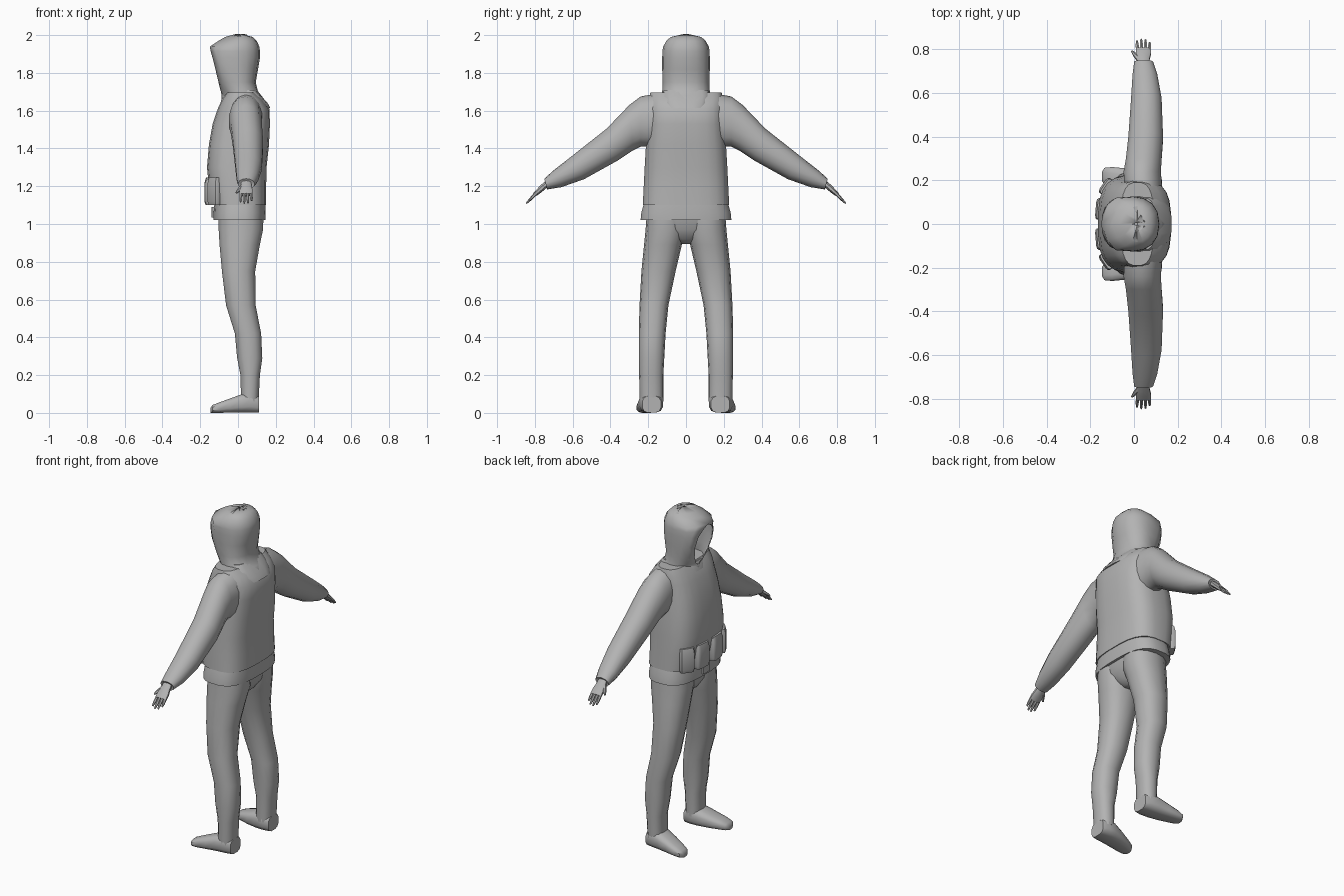
import bpy, bmesh, math
from mathutils import Vector as V

if "Cube" in bpy.data.objects:
    bpy.data.objects.remove(bpy.data.objects["Cube"])

grey = bpy.data.materials.new("plain grey")
grey.diffuse_color = (0.45, 0.45, 0.45, 1)
grey.use_nodes = True
grey.node_tree.nodes["Principled BSDF"].inputs["Base Color"].default_value = grey.diffuse_color


def ring(c, u, v, n=16, e=2.0):
    """Superellipse ring around c with half axes u and v."""
    pts = []
    for i in range(n):
        a = 2 * math.pi * (i + 0.5) / n
        k, s = math.cos(a), math.sin(a)
        pts.append(V(c) + V(u) * math.copysign(abs(k) ** (2 / e), k)
                   + V(v) * math.copysign(abs(s) ** (2 / e), s))
    return pts


def finish(name, bm, angle=40):
    bmesh.ops.remove_doubles(bm, verts=bm.verts, dist=0.0005)
    bmesh.ops.recalc_face_normals(bm, faces=bm.faces)
    me = bpy.data.meshes.new(name)
    bm.to_mesh(me)
    bm.free()
    ob = bpy.data.objects.new(name, me)
    bpy.context.collection.objects.link(ob)
    me.materials.append(grey)
    bpy.ops.object.select_all(action='DESELECT')
    ob.select_set(True)
    bpy.context.view_layer.objects.active = ob
    bpy.ops.object.shade_smooth_by_angle(angle=math.radians(angle))
    return ob


def loft(name, rings, closed=True, caps=True, angle=40):
    bm = bmesh.new()
    vs = [[bm.verts.new(p) for p in r] for r in rings]
    n = len(vs[0])
    for a, b in zip(vs, vs[1:]):
        for i in range(n if closed else n - 1):
            j = (i + 1) % n
            bm.faces.new((a[i], a[j], b[j], b[i]))
    if caps:
        bm.faces.new(vs[0])
        bm.faces.new(vs[-1])
    return finish(name, bm, angle)


def level(z, x0, x1, y0, y1, n=16, e=2.4):
    """Horizontal ring from its extents."""
    return ring(((x0 + x1) / 2, (y0 + y1) / 2, z), ((x1 - x0) / 2, 0, 0), (0, (y1 - y0) / 2, 0), n, e)


# Vest with square shoulders
vest = [(1.10, -.135, .15, .23), (1.20, -.155, .15, .225), (1.30, -.165, .152, .22),
        (1.42, -.155, .165, .213), (1.53, -.135, .17, .203), (1.61, -.108, .167, .20),
        (1.66, -.085, .13, .198), (1.695, -.06, .09, .19)]
loft("vest", [level(z, a, b, -w, w, 24, 3) for z, a, b, w in vest])

# Belt, jacket hem and buckle
loft("belt", [level(z, a, b, -w, w, 24, 2.8) for z, a, b, w in
              [(1.02, -.13, .145, .242), (1.06, -.13, .147, .238), (1.115, -.125, .145, .222)]])
loft("buckle", [level(z, -.14, -.12, -.03, .03, 8, 6) for z in (1.035, 1.09)])

# Pelvis joining both legs
loft("pelvis", [level(z, a, b, -w, w, 16, 2.6) for z, a, b, w in
                [(1.05, -.10, .135, .20), (.97, -.09, .125, .15), (.92, -.06, .09, .07), (.895, -.03, .06, .03)]])

# Hood: rings left open at the face, closed at brow and chin
def hood_ring(z, x0, x1, w, rim):
    c = (x0 + x1) / 2 + 0.01
    half = [(x0, rim), (x0 + .025, rim + (w - rim) * .6), (x0 + .06, w * .96)]
    half += [(c + (x1 - c) * math.sin(t), w * math.cos(t) ** .8)
             for t in (0, .4, .8, 1.2)]
    return [V((x, y, z)) for x, y in half] + [V((x1, 0, z))] + [V((x, -y, z)) for x, y in reversed(half)]

hood_rows = [(1.63, -.085, .155, .13, 0), (1.675, -.08, .12, .125, 0), (1.70, -.085, .10, .12, .03),
             (1.75, -.098, .088, .118, .06), (1.82, -.115, .10, .12, .078), (1.88, -.13, .11, .12, .07),
             (1.915, -.14, .11, .119, .04), (1.935, -.145, .108, .116, 0), (1.965, -.10, .095, .10, 0),
             (1.985, -.065, .075, .078, 0), (2.0, -.01, .015, .01, 0)]
hood = loft("hood", [hood_ring(*r) for r in hood_rows], closed=False, caps=False, angle=50)
thick = hood.modifiers.new("cloth thickness", 'SOLIDIFY')
thick.thickness = 0.006
thick.offset = -1

# Rear drape of the hood lying on the vest
loft("hood_drape", [level(z, .0, b, -w, w, 16, 3) for z, b, w in
                    [(1.615, .172, .11), (1.64, .158, .125), (1.68, .122, .128), (1.71, .095, .118)]])

# Outer jacket collar in front of the neck
loft("collar", [level(z, a, .06, -w, w, 16, 2.4) for z, a, w in
                [(1.62, -.10, .12), (1.66, -.088, .125), (1.69, -.07, .115)]])

LEG = [(1.05, -.105, .138, .0, .208), (.97, -.105, .135, .0, .214), (.89, -.10, .118, .022, .222),
       (.75, -.087, .093, .055, .236), (.57, -.065, .095, .093, .246), (.42, -.018, .124, .108, .25),
       (.29, -.006, .13, .115, .25), (.20, .012, .117, .12, .248), (.06, .015, .11, .12, .245)]
FOOT = [(.11, .182, .05, .09), (.07, .183, .063, .11), (.02, .187, .063, .10), (-.04, .198, .058, .078),
        (-.10, .212, .05, .056), (-.135, .218, .04, .042), (-.146, .218, .022, .026)]
# Sleeve rows: upper y z, lower y z, x range
ARM = [(.16, 1.69, .19, 1.41, -.045, .13), (.24, 1.675, .24, 1.41, -.05, .125),
       (.30, 1.63, .28, 1.39, -.04, .128), (.42, 1.505, .36, 1.337, -.028, .135),
       (.60, 1.363, .54, 1.237, -.015, .128), (.70, 1.285, .66, 1.195, -.008, .108),
       (.75, 1.24, .735, 1.183, .0, .088), (.742, 1.228, .732, 1.195, .012, .078)]

for side, s in (("left", 1), ("right", -1)):
    loft(side + "_leg", [level(z, a, b, s * y0, s * y1, 14, 2.3) for z, a, b, y0, y1 in LEG])
    loft(side + "_shoe", [ring((x, s * y, h / 2), (0, w, 0), (0, 0, h / 2), 12, 3) for x, y, w, h in FOOT])
    loft(side + "_sleeve", [ring(((a + b) / 2, s * (yu + yl) / 2, (zu + zl) / 2), ((b - a) / 2, 0, 0),
                                 (0, s * (yu - yl) / 2, (zu - zl) / 2), 14, 2.1)
                            for yu, zu, yl, zl, a, b in ARM])

    # Hand: along runs to the fingertips, up is the back of the hand
    along = V((0, s * .74, -.67))
    up = V((0, s * .67, .74))
    wrist = V((.043, s * .735, 1.215))

    def tube(name, start, direction, rows, n=8, e=2.2):
        across = direction.cross(up).normalized()
        loft(name, [ring(start + direction * d, across * w, up * h, n, e) for d, w, h in rows])

    tube(side + "_palm", wrist, along,
         [(-.02, .026, .016), (.03, .03, .016), (.06, .036, .014), (.09, .036, .011)], 10, 2.6)
    for i, length in enumerate((.062, .073, .07, .052)):
        x = -.027 + .018 * i
        tube(f"{side}_finger_{i + 1}", wrist + along * .08 + V((x, 0, 0)),
             (along + V((x * 1.5, 0, 0)) - up * .06).normalized(),
             [(0, .0085, .009), (length * .6, .0078, .0075), (length, .0045, .004)], 6)
    tube(side + "_thumb", wrist + along * .02 + V((-.018, 0, 0)), (along + V((-.62, 0, 0))).normalized(),
         [(0, .012, .01), (.04, .010, .009), (.065, .005, .005)], 6)

    # Belt pouches, two on each side of the front
    for k, (x, y, w, turn) in enumerate(((-.15, .068, .05, .08), (-.122, .168, .042, .6))):
        out = V((-math.cos(turn), s * math.sin(turn), 0))
        wide = V((-out.y, out.x, 0))
        loft(f"{side}_pouch_{k + 1}", [ring(V((x, s * y, z)), out * d, wide * w * f, 12, 5)
                                       for z, d, f in ((1.10, .02, .9), (1.12, .026, 1), (1.215, .026, 1),
                                                       (1.245, .018, .92))])
